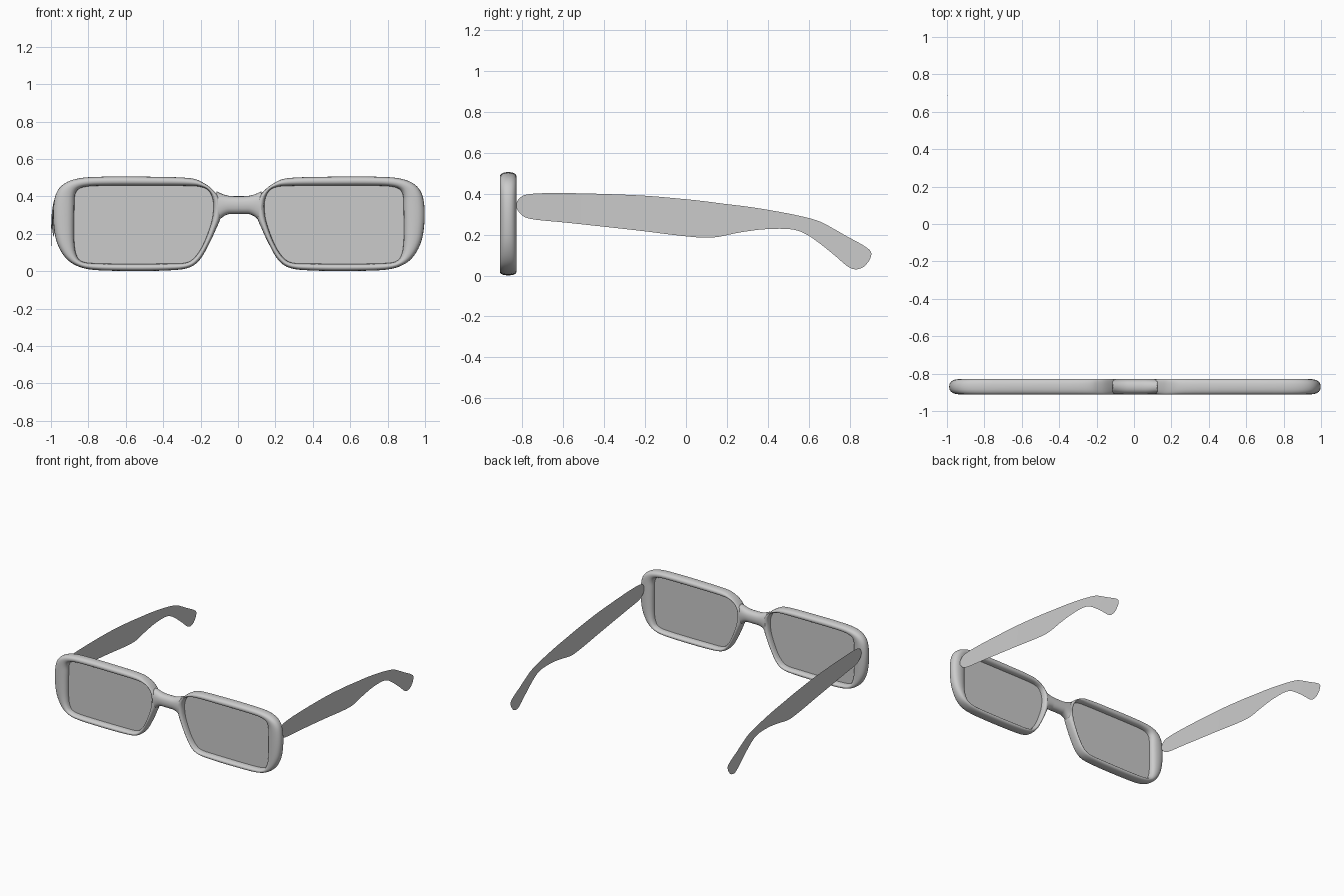
import bpy, bmesh, math

if "Cube" in bpy.data.objects:
    bpy.data.objects.remove(bpy.data.objects["Cube"])

CX, CY, HALF_DEPTH = 0.005, -0.87, 0.041   # frame centre and half thickness


def smooth_path(pts, closed, steps=5):
    """Catmull-Rom sampling of tuples of any size."""
    n, out = len(pts), []
    get = (lambda i: pts[i % n]) if closed else (lambda i: pts[max(0, min(n - 1, i))])
    for i in range(n if closed else n - 1):
        p0, p1, p2, p3 = (get(i + k) for k in (-1, 0, 1, 2))
        for s in range(steps):
            t = s / steps
            out.append(tuple(
                0.5 * (2 * b + (c - a) * t + (2 * a - 5 * b + 4 * c - d) * t * t
                       + (3 * b - a - 3 * c + d) * t ** 3)
                for a, b, c, d in zip(p0, p1, p2, p3)))
    if not closed:
        out.append(pts[-1])
    return out


def make_object(name, bm, smooth=True):
    bmesh.ops.recalc_face_normals(bm, faces=bm.faces)
    mesh = bpy.data.meshes.new(name)
    bm.to_mesh(mesh)
    bm.free()
    for p in mesh.polygons:
        p.use_smooth = smooth
    ob = bpy.data.objects.new(name, mesh)
    bpy.context.collection.objects.link(ob)
    return ob


def rounded_band(name, pairs, closed, sides=20):
    """Sweep a rounded section that spans each (outer x, z, inner x, z) pair."""
    bm = bmesh.new()
    rings = []
    for ox, oz, ix, iz in smooth_path(pairs, closed):
        ring = []
        for k in range(sides):
            a = 2 * math.pi * k / sides
            c, s = (math.copysign(abs(v) ** 0.85, v) for v in (math.cos(a), math.sin(a)))
            ring.append(bm.verts.new(((ox + ix) / 2 + (ox - ix) / 2 * c,
                                      CY + HALF_DEPTH * s,
                                      (oz + iz) / 2 + (oz - iz) / 2 * c)))
        rings.append(ring)
    n = len(rings)
    for i in range(n if closed else n - 1):
        r, q = rings[i], rings[(i + 1) % n]
        for k in range(sides):
            j = (k + 1) % sides
            bm.faces.new((r[k], r[j], q[j], q[k]))
    if not closed:
        bm.faces.new(rings[0])
        bm.faces.new(rings[-1])
    ob = make_object(name, bm)
    ob.location.x = CX
    return ob


# Rim: outer and inner outline of one side, mirrored
rim_pairs = [
    (.50, .505, .50, .457), (.72, .505, .70, .457), (.85, .497, .80, .454),
    (.93, .47, .855, .44), (.975, .42, .877, .405), (.992, .34, .88, .34),
    (.99, .24, .882, .24), (.972, .15, .88, .15), (.93, .075, .87, .09),
    (.87, .03, .845, .055), (.78, .007, .78, .042), (.60, .001, .60, .039),
    (.40, .003, .40, .04), (.275, .016, .288, .044), (.21, .06, .235, .075),
    (.16, .145, .19, .145), (.123, .224, .15, .25), (.098, .29, .137, .32),
    (.10, .38, .138, .375), (.135, .43, .158, .425), (.19, .472, .195, .448),
    (.27, .498, .27, .456)]
rim = rounded_band("rims", rim_pairs, True)
rim.modifiers.new("Mirror", 'MIRROR').use_clip = False

# Bridge between the rims
half = [(.03, .401, .03, .305), (.06, .404, .06, .303),
        (.09, .413, .09, .287), (.12, .427, .12, .255)]
left = [(-a, b, -c, d) for a, b, c, d in reversed(half)]
rounded_band("bridge", left + half, False)

# Lenses: flat sheets set into the middle of the rims
bm = bmesh.new()
bm.faces.new([bm.verts.new((ix + .3 * (ox - ix), CY, iz + .3 * (oz - iz)))
              for ox, oz, ix, iz in smooth_path(rim_pairs, True)])
lens = make_object("lenses", bm, False)
lens.location.x = CX
lens.modifiers.new("Mirror", 'MIRROR').use_clip = False

# Temple arms: thin, gently bowed sheets (upper y, z, lower y, z)
arm_pairs = [
    (-.832, .345, -.832, .335), (-.815, .378, -.812, .305), (-.76, .399, -.76, .277),
    (-.57, .403, -.57, .257), (-.23, .392, -.25, .222), (0, .373, -.03, .195),
    (.10, .362, .09, .185), (.20, .349, .163, .19), (.30, .337, .26, .21),
    (.42, .318, .38, .226), (.55, .293, .505, .227), (.65, .266, .578, .207),
    (.72, .23, .65, .16), (.79, .19, .725, .10), (.87, .146, .79, .045),
    (.905, .115, .83, .03), (.90, .08, .866, .04), (.885, .058, .88, .052)]


def arm(name, shift):
    bm = bmesh.new()

    def vert(y, z):
        t = max(0, (.9 - y) / 1.73)
        return bm.verts.new((-1 + .043 * t ** 1.6 + shift, y, z))

    rows = [(vert(a, b), vert(c, d)) for a, b, c, d in smooth_path(arm_pairs, False)]
    for (a, b), (c, d) in zip(rows, rows[1:]):
        bm.faces.new((a, b, d, c))
    make_object(name, bm)


arm("left_arm", 0)
arm("right_arm", 1.905)
